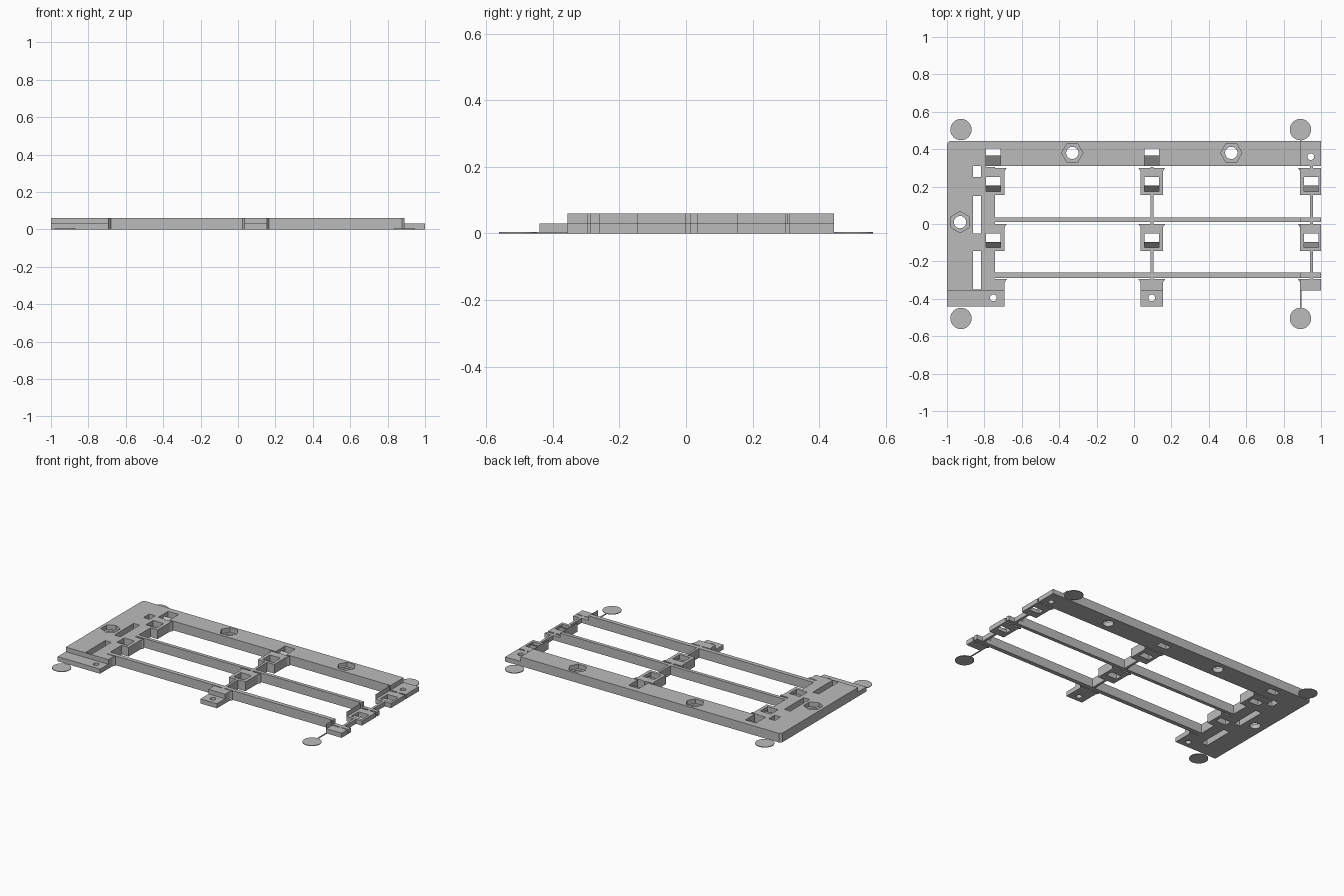
import bpy, bmesh, math

cube = bpy.data.objects.get("Cube")
if cube:
    bpy.data.objects.remove(cube)

grey = bpy.data.materials.new("plain_grey")
grey.use_nodes = True
grey.diffuse_color = (0.5, 0.5, 0.5, 1)
grey.node_tree.nodes["Principled BSDF"].inputs["Base Color"].default_value = (0.5, 0.5, 0.5, 1)

FULL, LOW, END = 0.06, 0.03, 0.89


def prism(bm, pts, a, b, axis="z"):
    """Extrude a 2D outline from a to b along z, or a (y, z) outline along x."""
    place = (lambda p, t: (p[0], p[1], t)) if axis == "z" else (lambda p, t: (t, p[0], p[1]))
    lo = [bm.verts.new(place(p, a)) for p in pts]
    hi = [bm.verts.new(place(p, b)) for p in pts]
    n = len(pts)
    bm.faces.new(lo[::-1])
    bm.faces.new(hi)
    for i in range(n):
        j = (i + 1) % n
        bm.faces.new((lo[i], lo[j], hi[j], hi[i]))


def rect(x0, x1, y0, y1):
    return [(x0, y0), (x1, y0), (x1, y1), (x0, y1)]


def ring(cx, cy, r, n, turn=0.0):
    return [(cx + r * math.cos(turn + 2 * math.pi * i / n),
             cy + r * math.sin(turn + 2 * math.pi * i / n)) for i in range(n)]


def part(name, solids, axis="z"):
    """Make one object out of (outline, start, end) solids."""
    bm = bmesh.new()
    for pts, a, b in solids:
        prism(bm, pts, a, b, axis)
    bmesh.ops.recalc_face_normals(bm, faces=bm.faces)
    me = bpy.data.meshes.new(name)
    bm.to_mesh(me)
    bm.free()
    me.materials.append(grey)
    ob = bpy.data.objects.new(name, me)
    bpy.context.scene.collection.objects.link(ob)
    return ob


columns = {"left_end": -0.752, "middle": 0.095, "right_end": 0.948}
rows = {"back": 0.30, "centre": 0.0, "front": -0.295}
hexes = [(-0.33, 0.38, 0), (0.52, 0.38, 0), (-0.93, 0.01, math.pi / 6)]
bodies = []

# Main plate and back rail
bodies.append(part("side_plate", [(
    [(-1, -0.44), (-0.743, -0.44), (-0.743, 0.445), (-0.985, 0.445), (-1, 0.43)], 0, FULL)]))
bodies.append(part("back_rail", [(rect(-0.743, 1, 0.31, 0.445), 0, FULL)]))
bodies.append(part("front_shelf", [(rect(-0.743, -0.692, -0.44, -0.35), 0, LOW)]))

# Long thin rails
for name, y0, y1 in (("centre_rail", 0.012, 0.035), ("front_rail", -0.288, -0.26)):
    bodies.append(part(name, [(rect(-0.75, 1, y0, y1), 0, FULL)]))

# Flared tabs with necks, and stems joining the rails
ramps = []
slots = []
for cname, cx in columns.items():
    for rname, y in rows.items():
        lo = max(cx - 0.072, -0.812)
        hi = min(cx + 0.072, 1.0)
        left, right = max(cx - 0.06, -0.812), min(cx + 0.06, 1.0)
        end = -0.355 if (rname, cname) == ("front", "right_end") else y - 0.145
        outline = [(left, end), (right, end), (right, y - 0.02), (cx + 0.063 if hi < 1 else hi, y - 0.012),
                   (hi, y), (lo, y), (max(cx - 0.063, lo), y - 0.012), (left, y - 0.02)]
        bodies.append(part(f"{cname}_{rname}_tab", [(outline, 0, FULL)]))
        if cname != "left_end":
            bodies.append(part(f"{cname}_{rname}_neck",
                               [(rect(cx - 0.008, cx + 0.008, y - 0.004, y + 0.014), 0, FULL)]))
        if rname != "front":
            slots.append((rect(cx - 0.038, cx + 0.038, y - 0.125, y - 0.05), -0.1, 0.1))
            ramps.append((cname, rname, cx, y - 0.127, y - 0.095))
            if cname != "left_end":
                bodies.append(part(f"{cname}_{rname}_stem",
                                   [(rect(cx - 0.008, cx + 0.008, y - 0.27, y - 0.14), 0, FULL)]))
    if cname != "right_end":
        slots.append((rect(cx - 0.038, cx + 0.038, 0.305, 0.405), -0.1, 0.1))
        ramps.append((cname, "rail", cx, 0.31, 0.365))

# Long slots in the side plate
for y0, y1 in ((0.25, 0.31), (-0.05, 0.15), (-0.35, -0.145)):
    slots.append((rect(-0.861, -0.818, y0, y1), -0.1, 0.1))

# Cutters: slots, nut recesses, round holes, lowered right end and front edge
bores = [(x, y, 0.033) for x, y, t in hexes]
bores += [(columns["left_end"], -0.395, 0.018), (columns["middle"], -0.395, 0.018), (0.945, 0.36, 0.018)]
cutters = [
    part("slot_cutter", slots),
    part("nut_cutter", [(ring(x, y, 0.057, 6, t), LOW, 0.1) for x, y, t in hexes]),
    part("hole_cutter", [(ring(x, y, r, 24), -0.1, 0.1) for x, y, r in bores]),
    part("end_cutter", [(rect(END, 1.2, -0.7, 0.7), LOW, 0.1)]),
    part("edge_cutter", [(rect(-1.2, 1.2, -0.7, -0.355), LOW, 0.1)]),
]
for ob in bodies:
    for cutter in cutters:
        mod = ob.modifiers.new(cutter.name, "BOOLEAN")
        mod.operation = "DIFFERENCE"
        mod.solver = "EXACT"
        mod.object = cutter

# Bake the cuts and drop the cutters
deps = bpy.context.evaluated_depsgraph_get()
deps.update()
baked = [bpy.data.meshes.new_from_object(ob.evaluated_get(deps)) for ob in bodies]
for ob, me in zip(bodies, baked):
    ob.modifiers.clear()
    ob.data = me
for cutter in cutters:
    bpy.data.objects.remove(cutter)

# Sloped ramps inside the slots
for cname, rname, cx, y0, y1 in ramps:
    top = 0.024 if cname == "right_end" else 0.045
    part(f"{cname}_{rname}_ramp",
         [([(y0, 0), (y1, 0), (y1, top), (y0, 0.01)], cx - 0.038, cx + 0.038)], "x")

# Thin corner discs and their links
for side, x in (("left", END), ("right", -0.925)):
    for end, s in (("back", 1), ("front", -1)):
        part(f"{side}_{end}_disc", [(ring(x, s * 0.505, 0.057, 32), 0, 0.004)])
part("front_disc_link", [(rect(0.887, 0.895, -0.46, -0.35), 0, 0.004)])
part("back_disc_link", [(rect(0.887, 0.895, 0.44, 0.46), 0, 0.004)])
